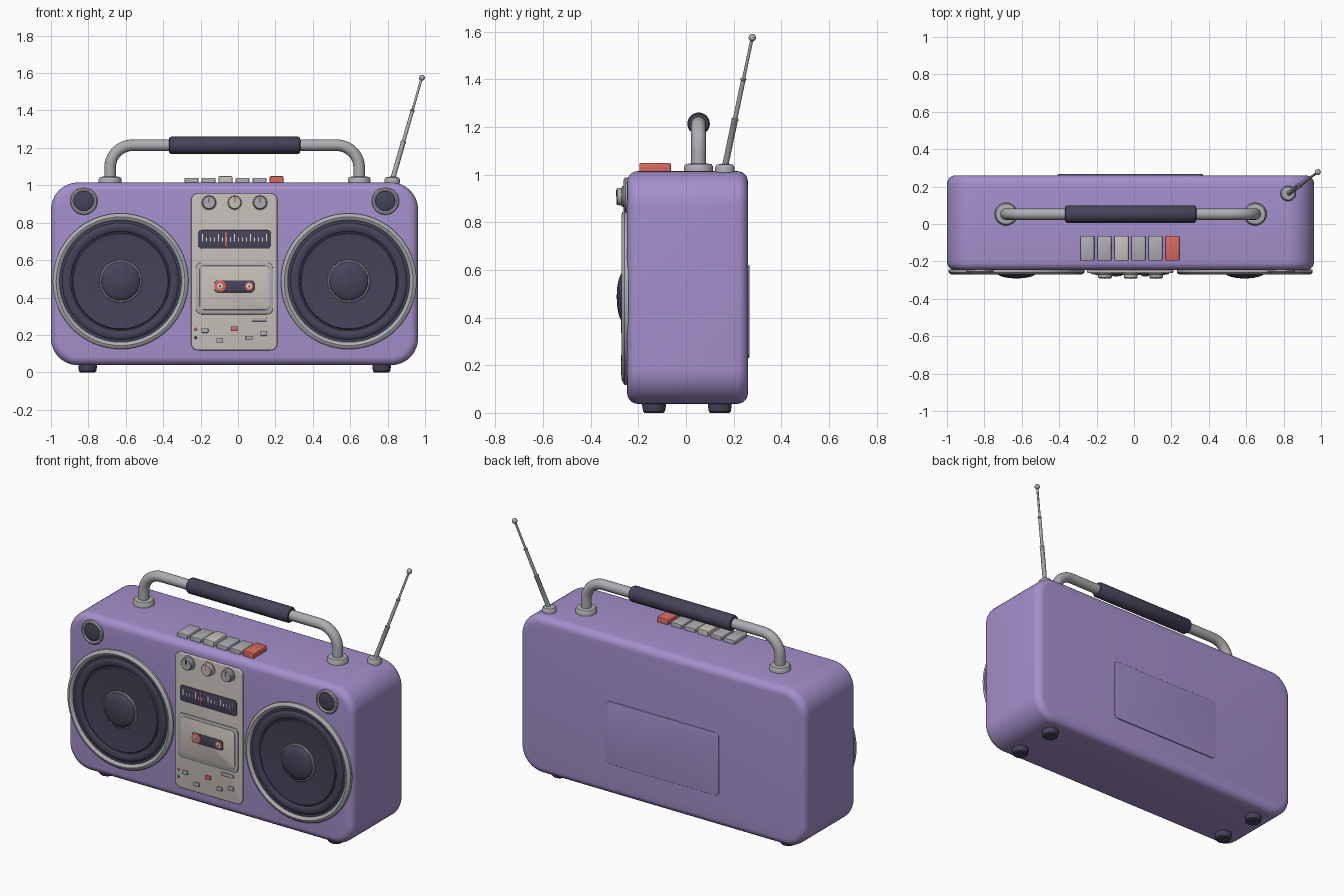
import bpy, bmesh, math
from mathutils import Vector

if "Cube" in bpy.data.objects:
    bpy.data.objects.remove(bpy.data.objects["Cube"])


def material(name, rgb):
    m = bpy.data.materials.new(name)
    m.diffuse_color = (*rgb, 1)
    m.use_nodes = True
    m.node_tree.nodes["Principled BSDF"].inputs["Base Color"].default_value = m.diffuse_color
    return m


PURPLE = material("purple", (0.371, 0.279, 0.604))
DARK = material("dark slate", (0.060, 0.056, 0.098))
GREY = material("grey metal", (0.42, 0.42, 0.445))
BEIGE = material("warm light grey", (0.56, 0.53, 0.48))
RED = material("coral red", (0.69, 0.145, 0.112))
WHITE = material("off white", (0.78, 0.77, 0.74))

CX = -0.018      # mirror line of the cabinet
FRONT = -0.247   # front face of the cabinet
PANEL = -0.262   # front face of the control panel


def finish(name, bm, mat, angle=35):
    bmesh.ops.recalc_face_normals(bm, faces=bm.faces)
    me = bpy.data.meshes.new(name)
    bm.to_mesh(me)
    bm.free()
    me.materials.append(mat)
    me.shade_smooth()
    me.set_sharp_from_angle(angle=math.radians(angle))
    ob = bpy.data.objects.new(name, me)
    bpy.context.collection.objects.link(ob)
    return ob


def skin(bm, loops):
    for a, b in zip(loops, loops[1:]):
        n = len(a)
        for i in range(n):
            bm.faces.new((a[i], a[(i + 1) % n], b[(i + 1) % n], b[i]))


def rounded_box(name, x, z, y, r, bevel, mat, steps=6, seg=4):
    """Rounded rectangle in x/z, extruded over y, with rounded rims."""
    rims = []
    for k in range(seg + 1):
        a = math.pi / 2 * k / seg
        rims.append((y[0] + bevel * (1 - math.sin(a)), bevel * (1 - math.cos(a))))
    rims = rims[::-1]                                  # large to small at the front
    rims = [(y[1] - (p - y[0]), o) for p, o in rims][::-1][::-1] + []
    front = [(y[0] + (y[1] - p), o) for p, o in rims]
    stack = sorted(set(front + rims))
    bm = bmesh.new()
    loops = []
    for py, o in stack:
        loop = []
        for q, (sx, sz) in enumerate(((1, 1), (-1, 1), (-1, -1), (1, -1))):
            cx = x[1] - r if sx > 0 else x[0] + r
            cz = z[1] - r if sz > 0 else z[0] + r
            for i in range(steps + 1):
                a = math.pi / 2 * (q + i / steps)
                rr = max(r - o, 0.0005)
                loop.append(bm.verts.new((cx + rr * math.cos(a), py, cz + rr * math.sin(a))))
        loops.append(loop)
    skin(bm, loops)
    bm.faces.new(loops[0])
    bm.faces.new(loops[-1])
    return finish(name, bm, mat)


def lathe(name, pos, axis, profile, mat, n=32, angle=35):
    """Revolve (radius, distance along axis) points; ends are capped."""
    rot = Vector((0, 0, 1)).rotation_difference(Vector(axis).normalized())
    bm = bmesh.new()
    loops = []
    for r, t in profile:
        r = max(r, 0.0004)
        loops.append([bm.verts.new(Vector(pos) + rot @ Vector(
            (r * math.cos(2 * math.pi * i / n), r * math.sin(2 * math.pi * i / n), t)))
            for i in range(n)])
    skin(bm, loops)
    bm.faces.new(loops[0])
    bm.faces.new(loops[-1])
    return finish(name, bm, mat, angle)


def dome(r, t, h, n=8):
    return [(r * math.cos(math.pi / 2 * i / n), t + h * math.sin(math.pi / 2 * i / n))
            for i in range(n + 1)]


def plate(name, cx, cz, w, h, depth, mat, base=PANEL, r=0.004, bevel=0.002):
    return rounded_box(name, (cx - w / 2, cx + w / 2), (cz - h / 2, cz + h / 2),
                       (base - depth, base + 0.004), r, bevel, mat, 4, 2)


FWD, UP = (0, -1, 0), (0, 0, 1)

# Cabinet and back cover
rounded_box("cabinet", (-1.0, 0.963), (0.038, 1.015), (FRONT, 0.26), 0.145, 0.045, PURPLE, 12, 6)
rounded_box("back_cover", (-0.41, 0.37), (0.23, 0.62), (0.25, 0.266), 0.03, 0.004, PURPLE)

for s, side in ((-1, "left"), (1, "right")):
    # Main speaker
    p = (CX + s * 0.61, FRONT, 0.487)
    lathe(side + "_speaker_ring", p, FWD, [(0.363, -0.005), (0.363, 0.012), (0.356, 0.020),
          (0.344, 0.024), (0.332, 0.020), (0.326, 0.012), (0.326, 0.002)], GREY, 64)
    lathe(side + "_speaker_cone", p, FWD, [(0.328, 0), (0.328, 0.010), (0.312, 0.010),
          (0.308, 0.014), (0.296, 0.019), (0.284, 0.019), (0.270, 0.014), (0.265, 0.008),
          (0.258, 0.008), (0.254, 0.015), (0.11, 0.004)], DARK, 64, 25)
    lathe(side + "_dome_ring", p, FWD, [(0.114, 0), (0.114, 0.013), (0.110, 0.016),
          (0.104, 0.016)], GREY, 48)
    lathe(side + "_speaker_dome", p, FWD, dome(0.105, 0.014, 0.030), DARK, 48)
    # Tweeter
    p = (CX + s * 0.806, FRONT, 0.915)
    lathe(side + "_tweeter_ring", p, FWD, [(0.073, -0.005), (0.073, 0.008), (0.068, 0.014),
          (0.060, 0.015), (0.053, 0.010), (0.053, 0.002)], GREY, 40)
    lathe(side + "_tweeter_dome", p, FWD, dome(0.054, 0.004, 0.010), DARK, 40)
    # Feet
    for y, end in ((-0.134, "front"), (0.142, "back")):
        lathe(f"{end}_{side}_foot", (CX + s * 0.786, y, 0), UP,
              [(0.040, 0), (0.046, 0.006), (0.050, 0.03), (0.050, 0.06)], DARK)
    # Handle mount
    lathe(side + "_handle_mount", (CX + s * 0.666, 0.053, 1.01), UP,
          [(0.061, 0), (0.061, 0.024), (0.054, 0.034), (0.03, 0.038)], GREY)

# Handle tube with rounded corners, and grip
HX, HZ, HR = 0.666, 1.214, 0.12
path = [(-HX, 1.01)]
path += [(-HX + HR - HR * math.cos(a), HZ - HR + HR * math.sin(a))
         for a in (math.pi / 2 * i / 10 for i in range(11))]
path += [(-x, z) for x, z in path[::-1]]
cu = bpy.data.curves.new("handle_tube", "CURVE")
cu.dimensions = "3D"
cu.bevel_depth, cu.bevel_resolution = 0.031, 6
sp = cu.splines.new("POLY")
sp.points.add(len(path) - 1)
for pt, (x, z) in zip(sp.points, path):
    pt.co = (CX + x, 0.053, z, 1)
cu.materials.append(GREY)
tube = bpy.data.objects.new("handle_tube", cu)
bpy.context.collection.objects.link(tube)
bpy.context.view_layer.objects.active = tube
tube.select_set(True)
bpy.ops.object.convert(target="MESH")
tube.data.shade_smooth()
lathe("handle_grip", (CX - 0.351, 0.053, HZ), (1, 0, 0),
      [(0.03, 0), (0.041, 0.002), (0.047, 0.012), (0.047, 0.69), (0.041, 0.70), (0.03, 0.702)], DARK)

# Telescopic antenna
foot, tip = Vector((0.826, 0.163, 1.03)), Vector((0.983, 0.278, 1.575))
L = (tip - foot).length
lathe("antenna_mount", (0.824, 0.163, 1.01), UP,
      [(0.041, 0), (0.041, 0.022), (0.034, 0.032), (0.012, 0.036)], GREY)
lathe("antenna", foot, tip - foot, [(0.013, 0), (0.013, 0.36 * L), (0.015, 0.365 * L),
      (0.015, 0.375 * L), (0.0095, 0.38 * L), (0.0095, 0.67 * L), (0.012, 0.675 * L),
      (0.012, 0.685 * L), (0.0065, 0.69 * L), (0.0065, L)], GREY, 16)
lathe("antenna_tip", tip, tip - foot, [(0.016 * math.sin(math.pi * i / 10),
      -0.016 * math.cos(math.pi * i / 10)) for i in range(11)], GREY, 16)

# Tape keys on top
for i in range(6):
    x = -0.249 + 0.091 * i
    top = 1.049 if i in (2, 5) else 1.040
    rounded_box(f"tape_key_{i + 1}", (x - 0.037, x + 0.037), (1.0, top), (-0.196, -0.064),
                0.007, 0.005, RED if i == 5 else BEIGE if i == 2 else GREY, 3, 2)

# Control panel
rounded_box("control_panel", (-0.25, 0.21), (0.118, 0.957), (PANEL, -0.23), 0.035, 0.005, BEIGE)

# Knobs with pointers
for i, x in enumerate((-0.155, CX, 0.118)):
    lathe(f"knob_{i + 1}", (x, PANEL, 0.908), FWD, [(0.044, -0.004), (0.044, 0.006), (0.037, 0.008),
          (0.036, 0.025), (0.032, 0.029)], GREY if i != 1 else BEIGE)
    plate(f"knob_pointer_{i + 1}", x, 0.922, 0.007, 0.026, 0.002, RED if i == 1 else DARK,
          PANEL - 0.029, 0.002, 0.0005)

# Tuning dial with ticks and needle
plate("tuning_dial", -0.019, 0.711, 0.39, 0.098, 0.005, DARK, r=0.018)
for i in range(17):
    h = 0.040 if i % 4 == 0 else 0.022
    plate(f"dial_tick_{i + 1}", -0.19 + 0.0214 * i, 0.70 + h / 2, 0.005, h, 0.001, WHITE,
          PANEL - 0.005, 0.002, 0.0004)
plate("dial_needle", -0.066, 0.711, 0.009, 0.08, 0.003, RED, PANEL - 0.005, 0.003, 0.001)

# Cassette door, window and reels
plate("cassette_frame", -0.019, 0.449, 0.412, 0.278, 0.007, GREY, r=0.03, bevel=0.004)
plate("cassette_door", -0.019, 0.452, 0.372, 0.236, 0.010, BEIGE, r=0.02)
plate("cassette_window", -0.019, 0.460, 0.212, 0.064, 0.012, DARK, r=0.014)
for x, r, side in ((-0.096, 0.031, "left"), (0.060, 0.023, "right")):
    lathe(side + "_reel", (x, PANEL - 0.012, 0.46), FWD,
          [(r, -0.003), (r, 0.002), (r - 0.003, 0.003)], RED, 24)
    lathe(side + "_reel_hub", (x, PANEL - 0.012, 0.46), FWD,
          [(0.014, 0), (0.014, 0.005), (0.011, 0.006)], WHITE, 12)
    lathe(side + "_reel_axle", (x, PANEL - 0.018, 0.46), FWD,
          [(0.006, -0.002), (0.006, 0.001)], DARK, 10)

# Small buttons, slider and indicator lamps
for i, (x, z) in enumerate(((-0.177, 0.223), (-0.020, 0.233), (0.137, 0.207),
                            (-0.098, 0.170), (0.059, 0.184))):
    plate(f"small_button_{i + 1}", x, z, 0.036, 0.023, 0.010, RED if i == 1 else GREY)
plate("slider", 0.113, 0.283, 0.084, 0.020, 0.008, GREY)
for i, z in enumerate((0.230, 0.185)):
    lathe(f"lamp_{i + 1}", (-0.226, PANEL, z), FWD, dome(0.008, -0.001, 0.006, 4),
          RED if i == 0 else DARK, 12)
